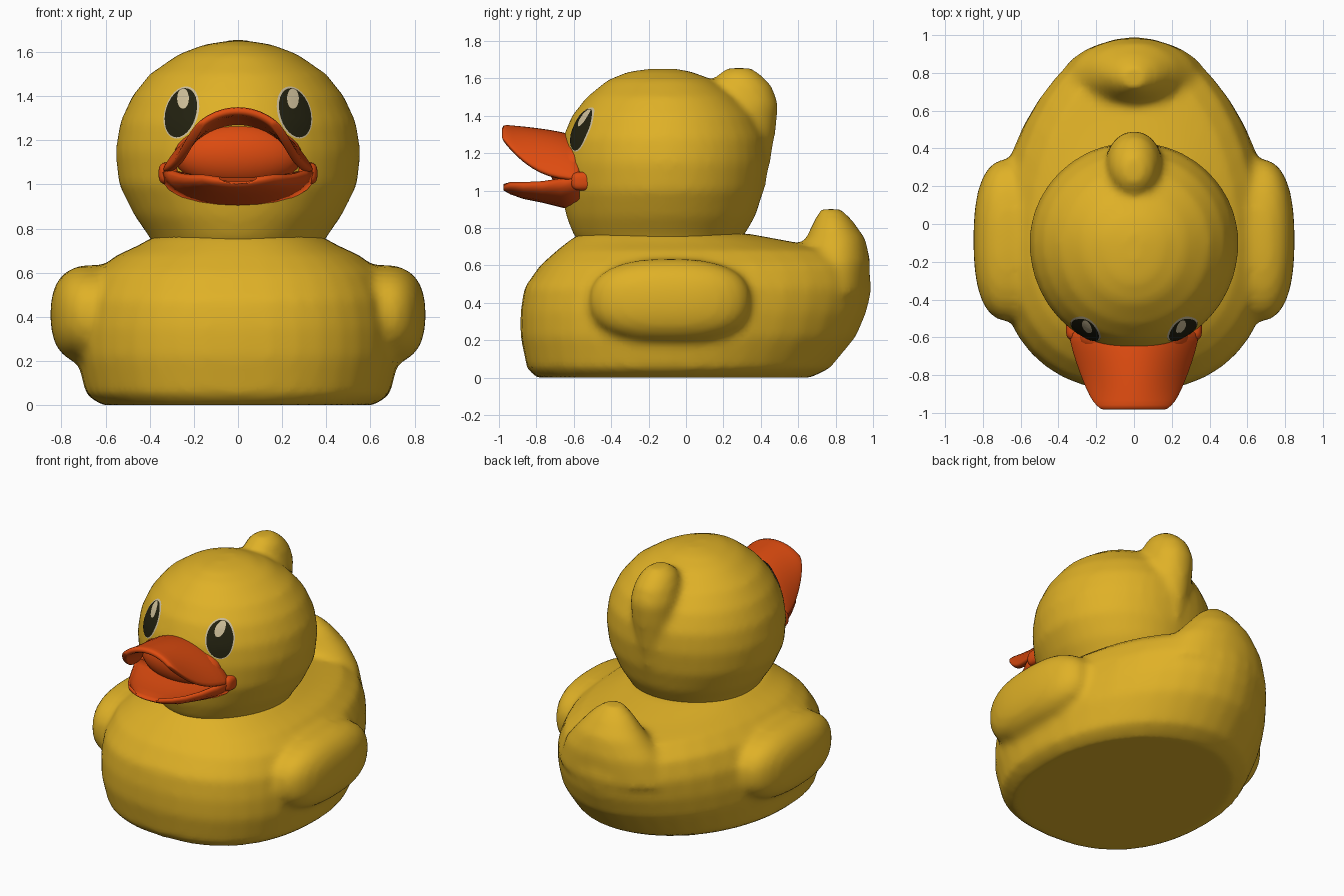
import bpy, bmesh
from math import sin, cos, pi
from mathutils import Vector
from mathutils.bvhtree import BVHTree

if "Cube" in bpy.data.objects:
    bpy.data.objects.remove(bpy.data.objects["Cube"])


def material(name, rgb):
    m = bpy.data.materials.new(name)
    m.use_nodes = True
    m.diffuse_color = (*rgb, 1)
    bsdf = m.node_tree.nodes["Principled BSDF"]
    bsdf.inputs["Base Color"].default_value = (*rgb, 1)
    bsdf.inputs["Roughness"].default_value = 0.5
    return m


YELLOW = material("duck yellow", (0.74, 0.44, 0.02))
ORANGE = material("bill orange", (0.72, 0.07, 0.005))
BLACK = material("eye black", (0.016, 0.015, 0.005))
CREAM = material("eye cream", (0.62, 0.52, 0.32))


def spow(v, e):
    return abs(v) ** e * (1 if v >= 0 else -1)


def skin(bm, rings, closed=True, caps=True):
    """Join successive rings of points with quads."""
    rows = [[bm.verts.new(p) for p in ring] for ring in rings]
    n = len(rows[0])
    for a, b in zip(rows, rows[1:]):
        for i in range(n if closed else n - 1):
            j = (i + 1) % n
            bm.faces.new((a[i], a[j], b[j], b[i]))
    if caps:
        bm.faces.new(rows[0])
        bm.faces.new(rows[-1])


def loft(bm, levels, yc=None, front=2.0, back=2.0, n=40):
    """Stack of egg-shaped level rings: (z, half width, front y, back y)."""
    rings = []
    for z, w, yf, yb in levels:
        c = (yf + yb) / 2 if yc is None else yc
        ring = []
        for k in range(n):
            t = 2 * pi * k / n
            s = sin(t)
            e = 2 / (back if s > 0 else front)
            r = yb - c if s > 0 else c - yf
            ring.append((w * spow(cos(t), e), c + r * spow(s, e), z))
        rings.append(ring)
    skin(bm, rings)


def superellipsoid(bm, centre, radii, e):
    made = bmesh.ops.create_uvsphere(bm, u_segments=32, v_segments=16, radius=1)
    for v in made["verts"]:
        norm = sum(abs(c) ** e for c in v.co) ** (1 / e)
        v.co = Vector(centre) + Vector([c / norm * r for c, r in zip(v.co, radii)])


def finish(name, bm, mats, mods=()):
    """Make the object, apply its modifiers and shade it smooth."""
    bmesh.ops.recalc_face_normals(bm, faces=bm.faces)
    me = bpy.data.meshes.new(name)
    bm.to_mesh(me)
    bm.free()
    ob = bpy.data.objects.new(name, me)
    bpy.context.collection.objects.link(ob)
    for m in mats:
        me.materials.append(m)
    bpy.ops.object.select_all(action="DESELECT")
    ob.select_set(True)
    bpy.context.view_layer.objects.active = ob
    for kind, settings in mods:
        mod = ob.modifiers.new(kind.title(), kind)
        for key, value in settings.items():
            setattr(mod, key, value)
        bpy.ops.object.modifier_apply(modifier=mod.name)
    for p in ob.data.polygons:
        p.use_smooth = True
    return ob


BLEND = [("REMESH", {"mode": "VOXEL", "voxel_size": 0.025}),
         ("SMOOTH", {"factor": 0.5, "iterations": 6})]

# Body with upturned tail and side wings, blended into one skin
bm = bmesh.new()
loft(bm, [(0, .62, -.80, .67), (.05, .69, -.85, .77), (.22, .73, -.885, .91),
          (.35, .73, -.885, .965), (.48, .71, -.865, .995), (.6, .65, -.78, .97),
          (.68, .55, -.69, .85), (.72, .46, -.64, .6), (.77, .37, -.57, .33)],
     yc=-.1, front=2.35, back=1.95)
loft(bm, [(.45, .4, .5, .98), (.62, .33, .57, .985), (.74, .23, .64, .96),
          (.84, .14, .685, .89), (.9, .07, .72, .83)])
for side in (-1, 1):
    superellipsoid(bm, (side * .66, -.085, .41), (.19, .43, .225), 2.5)
finish("body", bm, [YELLOW], BLEND)

# Head with a small tuft at the back of the crown
bm = bmesh.new()
loft(bm, [(.68, .36, -.54, .26), (.76, .4, -.6, .31), (.86, .47, -.64, .37),
          (1.0, .54, -.67, .415), (1.15, .555, -.675, .435), (1.28, .535, -.66, .425),
          (1.4, .48, -.61, .37), (1.5, .4, -.53, .28), (1.59, .27, -.42, .15),
          (1.635, .15, -.31, .03), (1.65, .05, -.2, -.05)], yc=-.1)
loft(bm, [(1.0, .06, .25, .42), (1.15, .1, .22, .45), (1.32, .14, .18, .48),
          (1.46, .15, .15, .495), (1.56, .13, .14, .46), (1.62, .1, .17, .4),
          (1.655, .05, .22, .35)], n=24)
head = finish("head", bm, [YELLOW], BLEND)

# Upper bill: an arched sheet that curls up towards the tip
bm = bmesh.new()
rings = []
for y, w, low, top in [(-.56, .34, 1.05, 1.27), (-.68, .31, 1.06, 1.3),
                       (-.78, .275, 1.09, 1.315), (-.87, .24, 1.15, 1.325),
                       (-.94, .205, 1.22, 1.33), (-.985, .16, 1.28, 1.335)]:
    arch = [pi * k / 14 for k in range(15)]
    rings.append([(w * cos(t), y, low + (top - low) * sin(t) ** 1.6) for t in arch])
skin(bm, rings, closed=False, caps=False)
finish("upper_bill", bm, [ORANGE],
       [("SOLIDIFY", {"thickness": .04, "offset": 0}), ("SUBSURF", {"levels": 1})])

# Lower bill: a shallow scoop with a dished top
bm = bmesh.new()
rings = []
for y, w, rim, low in [(-.57, .36, 1.08, .89), (-.67, .315, 1.065, .91),
                       (-.77, .27, 1.05, .935), (-.87, .22, 1.045, .955),
                       (-.94, .165, 1.045, .98), (-.975, .09, 1.035, 1.0)]:
    under = [(w * cos(pi * k / 12), y,
              rim - .02 - (rim - .02 - low) * sin(pi * k / 12)) for k in range(13)]
    over = [(w * .95 * cos(pi * k / 12), y,
             rim - .03 * sin(pi * k / 12)) for k in range(12, -1, -1)]
    rings.append(under + over)
skin(bm, rings)
finish("lower_bill", bm, [ORANGE])

# Mouth lining and the small corners of the bill
bm = bmesh.new()
superellipsoid(bm, (0, -.6, 1.13), (.29, .13, .15), 2)
for side in (-1, 1):
    superellipsoid(bm, (side * .315, -.555, 1.05), (.045, .06, .05), 3)
finish("mouth_lining", bm, [ORANGE])

# Eyes: thin painted discs laid over the head surface
surface = BVHTree.FromObject(head, bpy.context.evaluated_depsgraph_get())


def disc(bm, cx, cz, rx, rz, lean, lift, mat, rings=6, n=28):
    """Add an oval patch, leaning sideways by lean, resting on the head."""
    def drop(u, v):
        x, z = cx + rx * u + lean * rz * v, cz + rz * v
        hit, normal, _, _ = surface.ray_cast(Vector((x, -2, z)), Vector((0, 1, 0)))
        return bm.verts.new(hit + normal * lift)

    centre = drop(0, 0)
    previous = None
    for r in range(1, rings + 1):
        f = r / rings
        row = [drop(f * cos(2 * pi * k / n), f * sin(2 * pi * k / n)) for k in range(n)]
        for k in range(n):
            j = (k + 1) % n
            face = bm.faces.new((centre, row[k], row[j]) if previous is None
                                else (previous[k], row[k], row[j], previous[j]))
            face.material_index = mat
        previous = row


for side, name in ((-1, "right_eye"), (1, "left_eye")):
    bm = bmesh.new()
    lean = -side * .18
    disc(bm, side * .255, 1.325, .078, .118, lean, .003, 1)
    disc(bm, side * .256, 1.323, .07, .11, lean, .006, 0)
    disc(bm, side * .245, 1.385, .026, .045, 0, .009, 1)
    finish(name, bm, [BLACK, CREAM])
